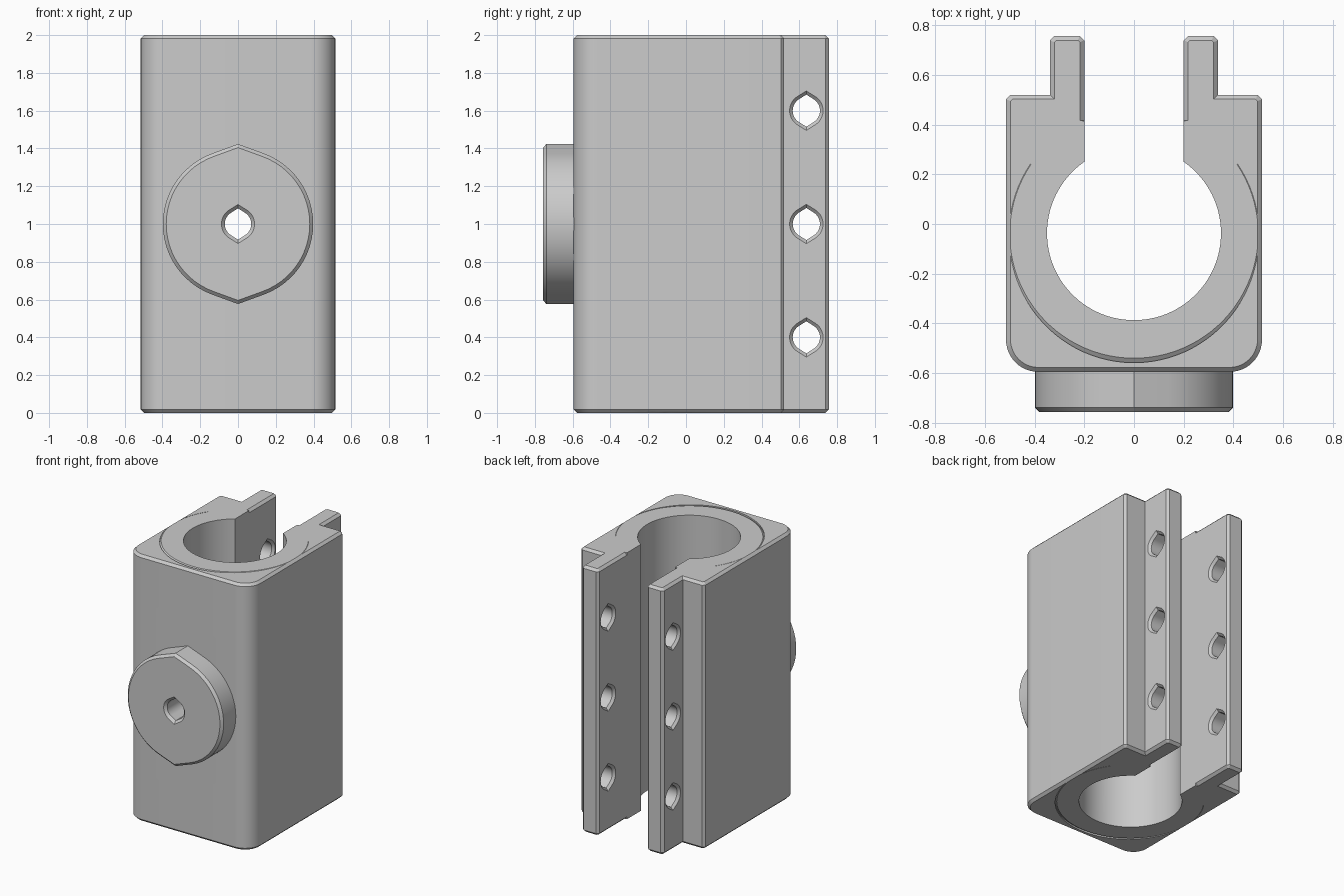
import bpy, bmesh, math
from mathutils import Vector

if "Cube" in bpy.data.objects:
    bpy.data.objects.remove(bpy.data.objects["Cube"])

C = 0.018          # chamfer size
H = 2.0            # height
BY, BR = -0.037, 0.35   # bore centre and radius

grey = bpy.data.materials.new("light grey")
grey.diffuse_color = (0.6, 0.6, 0.6, 1)
grey.use_nodes = True
grey.node_tree.nodes["Principled BSDF"].inputs["Base Color"].default_value = grey.diffuse_color


def loft(name, rings, closed=False):
    """Skin equal-length rings; cap the ends unless the loop is closed."""
    bm = bmesh.new()
    vs = [[bm.verts.new(p) for p in r] for r in rings]
    n = len(vs[0])
    for a, b in zip(vs, vs[1:]):
        for i in range(n):
            j = (i + 1) % n
            bm.faces.new((a[i], a[j], b[j], b[i]))
    bm.faces.new(vs[0])
    bm.faces.new(vs[-1])
    bmesh.ops.recalc_face_normals(bm, faces=bm.faces[:])
    me = bpy.data.meshes.new(name)
    bm.to_mesh(me)
    bm.free()
    me.materials.append(grey)
    ob = bpy.data.objects.new(name, me)
    bpy.context.collection.objects.link(ob)
    return ob


def pointed_circle(r, k):
    """Circle with tangent points at top and bottom, k times the radius."""
    a = math.acos(1 / k)
    pts = []
    for s in (0, math.pi):
        top = s + math.pi / 2
        pts.append((k * r * math.cos(top), k * r * math.sin(top)))
        for i in range(25):
            t = top + a + (math.pi - 2 * a) * i / 24
            pts.append((r * math.cos(t), r * math.sin(t)))
    return pts


def pointed_loft(name, axis, centre, layers, k):
    """Stack pointed circles (position, radius) along the x or y axis."""
    rings = []
    for d, r in layers:
        rings.append([(d, centre[0] + u, centre[1] + v) if axis == "x"
                      else (centre[0] + u, d, centre[1] + v)
                      for u, v in pointed_circle(r, k)])
    return loft(name, rings)


def cut(ob, cutters):
    for c in cutters:
        m = ob.modifiers.new("cut", "BOOLEAN")
        m.operation = "DIFFERENCE"
        m.solver = "EXACT"
        m.object = c
        c.hide_render = True
        c.hide_viewport = True


# Right half of the clamp outline: x, y, chamfered flag (counter-clockwise)
half = []
R, X, Y0 = 0.13, 0.515, -0.595
for i in range(13):
    t = -math.pi / 2 + math.pi / 2 * i / 12
    half.append((X - R + R * math.cos(t), Y0 + R + R * math.sin(t), 1))
half += [(X, 0.502, 1), (X - C, 0.52, 1), (0.338, 0.52, 1), (0.338, 0.739, 1),
         (0.32, 0.757, 1), (0.218, 0.757, 1), (0.2, 0.739, 1),
         (0.2, 0.416, 1), (0.2, 0.415, 0)]
t0 = math.acos(0.2 / BR)
for i in range(40):
    t = t0 - (t0 + math.pi / 2) * i / 40
    half.append((BR * math.cos(t), BY + BR * math.sin(t), 0))
outline = half + [(0, BY - BR, 0)] + [(-x, y, f) for x, y, f in reversed(half)]


def inset(pts, c):
    out = []
    for i, (x, y, f) in enumerate(pts):
        p = Vector((x, y))
        d1 = (p - Vector(pts[i - 1][:2])).normalized()
        d2 = (Vector(pts[(i + 1) % len(pts)][:2]) - p).normalized()
        n1, n2 = Vector((-d1.y, d1.x)), Vector((-d2.y, d2.x))
        out.append(p + (n1 + n2) / (1 + n1.dot(n2)) * c * f)
    return out


full, small = inset(outline, 0), inset(outline, C)
body = loft("clamp_body", [[(p.x, p.y, z) for p in ring] for z, ring in
                           ((0, small), (C, full), (H - C, full), (H, small))])

# Front mounting boss
boss = pointed_loft("front_boss", "y", (0, 1),
                    [(-0.57, 0.398), (-0.739, 0.398), (-0.757, 0.38)], 1.064)

# Bolt hole through the boss, chamfered at the front
front_hole = pointed_loft("front_hole_cutter", "y", (0, 1),
                          [(-0.777, 0.107), (-0.739, 0.07), (-0.2, 0.07)], 1.18)
cut(boss, [front_hole])
cutters = [front_hole]

# Three holes through each clamping tab, chamfered on both faces
for side in (-1, 1):
    for z in (0.4, 1.0, 1.6):
        layers = [(0.18, 0.108), (0.217, 0.072), (0.321, 0.072), (0.358, 0.108)]
        cutters.append(pointed_loft("tab_hole_cutter", "x", (0.637, z),
                                    [(side * d, r) for d, r in layers], 1.18))

# Shallow tapering crescent groove around the bore on both ends
for name, z, s in (("top_groove_cutter", H, 1), ("bottom_groove_cutter", 0, -1)):
    rings = []
    for i in range(65):
        t = math.radians(146 + 248 * i / 64)
        w = 0.003 + 0.015 * max(0, -math.sin(t)) ** 1.5
        ct, st = math.cos(t), math.sin(t)
        rings.append([(r * ct, -0.04 + r * st, z + s * h) for r, h in
                      ((0.5, 0.01), (0.5, 0), (0.5 + w, -w * 0.7), (0.5 + w, 0.01))])
    cutters.append(loft(name, rings))
cut(body, cutters)

# Smooth the curves, keep the chamfers crisp
for ob in (body, boss):
    bpy.ops.object.select_all(action="DESELECT")
    bpy.context.view_layer.objects.active = ob
    ob.select_set(True)
    for m in list(ob.modifiers):
        bpy.ops.object.modifier_apply(modifier=m.name)
    bpy.ops.object.shade_smooth_by_angle(angle=math.radians(18))
